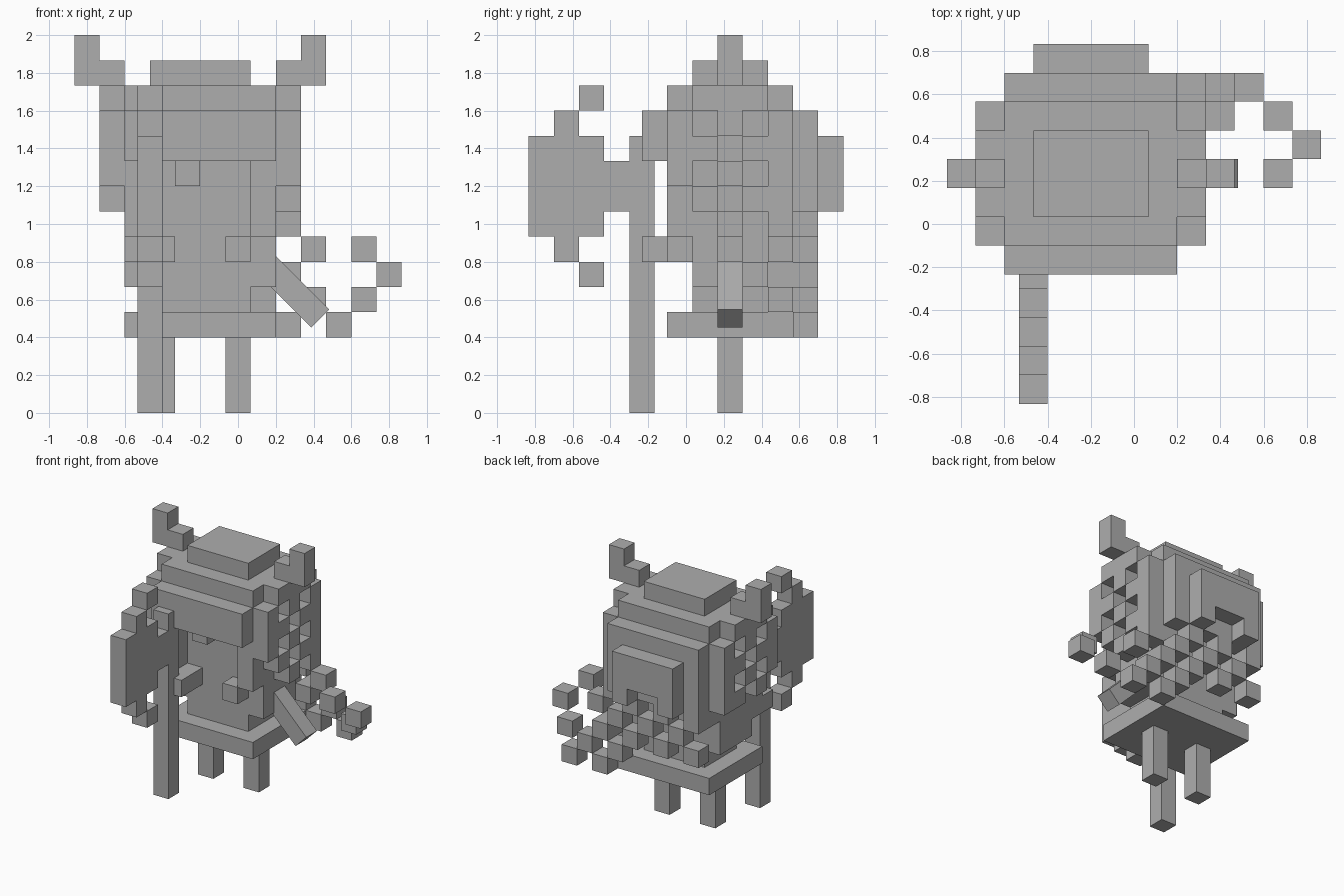
import bpy, math

if "Cube" in bpy.data.objects:
    bpy.data.objects.remove(bpy.data.objects["Cube"])

U = 2 / 15                      # edge of one block
X0, Y0 = 0.2, -0.1              # block grid origin
mat = bpy.data.materials.new("grey")
mat.diffuse_color = (0.42, 0.42, 0.42, 1)
mat.use_nodes = True
mat.node_tree.nodes["Principled BSDF"].inputs["Base Color"].default_value = mat.diffuse_color


def build(name, boxes):
    """One mesh from (x0, x1, y0, y1, z0, z1) boxes."""
    verts, faces = [], []
    quads = ((0, 1, 3, 2), (4, 6, 7, 5), (0, 4, 5, 1), (2, 3, 7, 6), (0, 2, 6, 4), (1, 5, 7, 3))
    for x0, x1, y0, y1, z0, z1 in boxes:
        n = len(verts)
        verts += [(x, y, z) for x in (x0, x1) for y in (y0, y1) for z in (z0, z1)]
        faces += [[n + i for i in q] for q in quads]
    mesh = bpy.data.meshes.new(name)
    mesh.from_pydata(verts, [], faces)
    mesh.materials.append(mat)
    obj = bpy.data.objects.new(name, mesh)
    bpy.context.collection.objects.link(obj)
    return obj


def cells(i0, i1, j0, j1, k0, k1):
    """Box in block units: i from the right side, j from the front, k from the ground."""
    return (X0 + i0 * U, X0 + i1 * U, Y0 + j0 * U, Y0 + j1 * U, k0 * U, k1 * U)


def cell(i, j, k):
    return cells(i, i + 1, j, j + 1, k, k + 1)


def mirrored(boxes):
    """Add the copies mirrored across the body centre, x = -0.2."""
    return boxes + [(-0.4 - b[1], -0.4 - b[0], *b[2:]) for b in boxes]


# Body
build("legs", mirrored([cells(-2, -1, 2, 3, 0, 3)]))
build("skirt", [cells(-6, 0, 0, 5, 3, 4)])
build("torso", [cells(-5, -1, 1, 4, 4, 10)])
build("shoulders", mirrored([cells(-1, 0, 1, 4, 5, 7)]))
build("hair_sides", mirrored([cells(-1, 0, 0, 5, 7, 10)]))
build("nose", [cell(-4, 0, 9)])
build("left_hand", [cells(-6, -4, -1, 1, 6, 7)])
build("beard_lock", [cell(-2, 0, 6)])

# Helmet
build("helmet", [cells(-6, 0, 0, 5, 10, 13), cells(-7, 1, 1, 4, 12, 13)])
build("helmet_top", [cells(-5, -1, 1, 4, 13, 14)])
build("brow", [cells(-6, 0, -1, 0, 10, 12)])
build("horns", mirrored([cells(0, 1, 2, 3, 13, 14), cells(1, 2, 2, 3, 13, 15)]))

# Side panels with missing blocks
holes = {(1, 11), (3, 11), (2, 10), (1, 9), (3, 9)}
side = [cell(0, j, k) for j in range(5) for k in range(9, 12) if (j, k) not in holes]
side += [cell(0, j, 8) for j in (1, 3, 4)]
build("side_panels", mirrored(side))
build("right_fringe", [cell(0, 2, 7), cell(0, 4, 7)])

# Back panel with a ragged checkered hem
build("back_panel", [cells(-6, 0, 5, 6, 8, 12)])
build("back_plate", [cells(-5, -1, 6, 7, 9, 11), cell(-5, 6, 8), cell(-2, 6, 8)])
hem = [cell(i, 5, k) for i in range(-6, 0) for k in range(5, 8) if (i + k) % 2]
hem.append(cell(-1, 5, 4))
build("back_hem", hem)

# Scattered blocks trailing off to the right
trail = [(0, 5, 3), (0, 5, 5), (1, 5, 4), (2, 5, 3), (0, 4, 5), (1, 4, 6),
         (3, 4, 4), (4, 3, 5), (3, 2, 6)]
build("trailing_blocks", [cell(*c) for c in trail])

# Right arm hanging at an angle
h = U / 2
arm = build("right_arm", [(-0.205, 0.205, -h, h, -h, h)])
arm.location = (0.29, Y0 + 2.5 * U, 0.645)
arm.rotation_euler = (0, math.radians(45), 0)

# Axe
AX = (-0.533, -0.4)
build("axe_handle", [(*AX, -0.3, -0.3 + U, 0, 11 * U)])


def blade(j0, j1, k0, k1):
    return (*AX, -0.3 - j1 * U, -0.3 - j0 * U, k0 * U, k1 * U)


build("axe_blade", [blade(0, 1, 8, 10), blade(1, 4, 7, 11), blade(2, 3, 6, 7), blade(2, 3, 11, 12),
                    blade(1, 2, 5, 6), blade(1, 2, 12, 13)])
